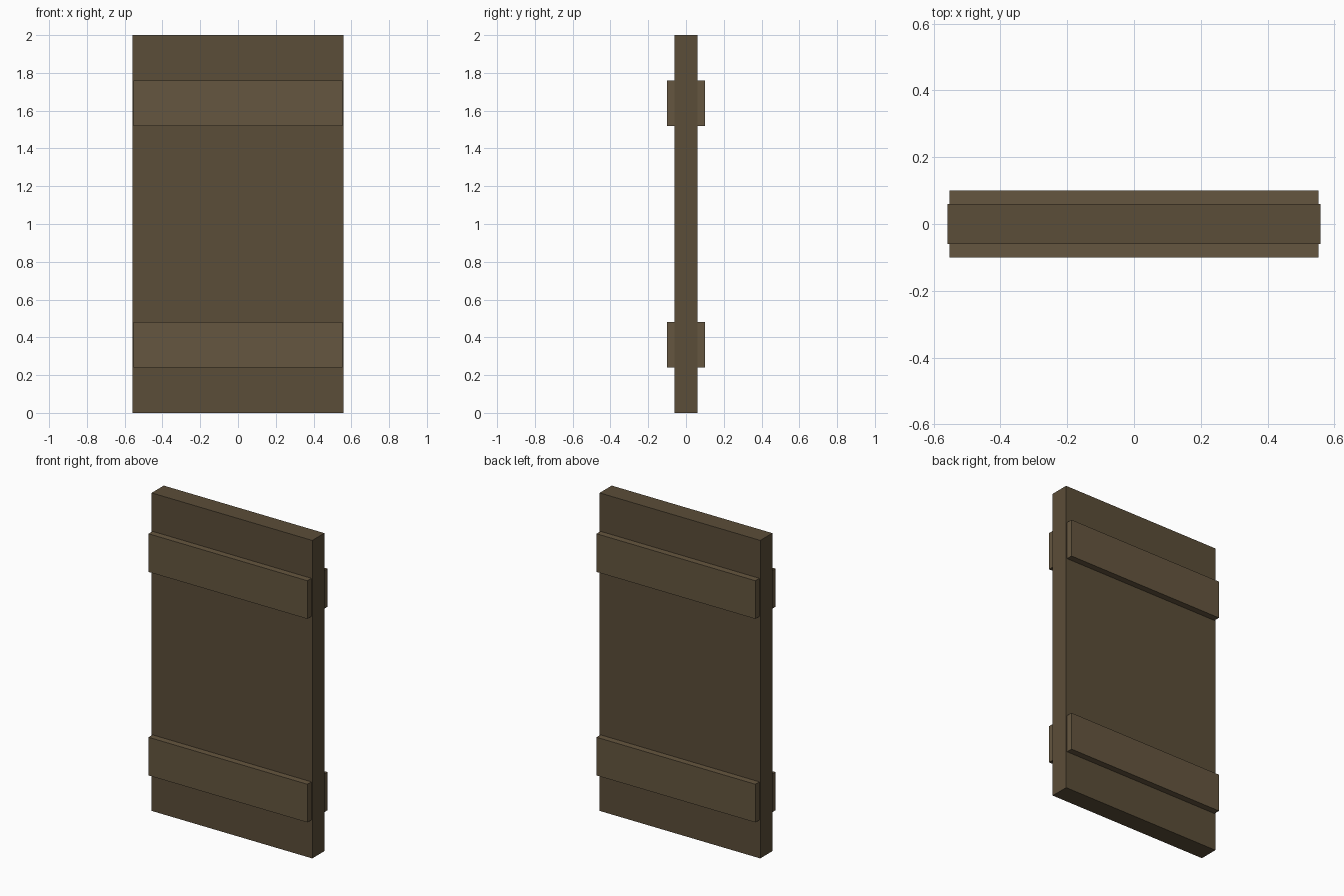
import bpy

if "Cube" in bpy.data.objects:
    bpy.data.objects.remove(bpy.data.objects["Cube"])


def material(name, color):
    m = bpy.data.materials.new(name)
    m.diffuse_color = (*color, 1)
    m.use_nodes = True
    m.node_tree.nodes["Principled BSDF"].inputs["Base Color"].default_value = m.diffuse_color
    return m


def box(name, center, size, mat):
    bpy.ops.mesh.primitive_cube_add(size=1, location=center)
    ob = bpy.context.object
    ob.name = name
    ob.scale = size
    bpy.ops.object.transform_apply(location=False, rotation=False, scale=True)
    ob.data.materials.append(mat)
    return ob


dark_wood = material("dark_wood", (0.105, 0.075, 0.04))
light_wood = material("light_wood", (0.13, 0.093, 0.05))

# Main door slab
box("door_panel", (0, 0, 1), (1.118, 0.12, 2.0), dark_wood)

# Cross battens, upper and lower, on both faces
for level, z in (("lower", 0.36), ("upper", 1.64)):
    for side, y in (("front", -0.08), ("back", 0.08)):
        box(f"{level}_{side}_batten", (0, y, z), (1.105, 0.04, 0.24), light_wood)
